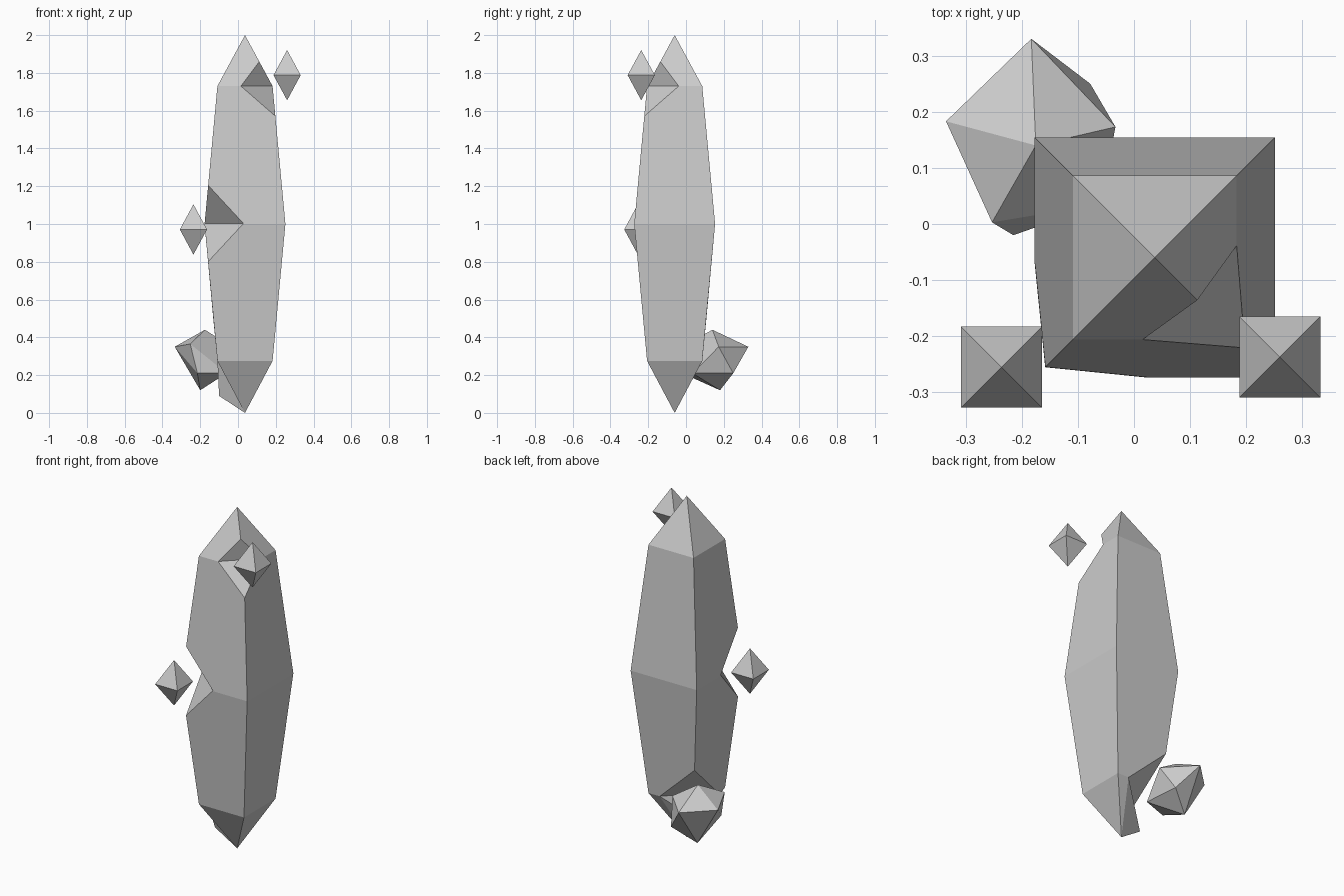
import bpy, bmesh
from math import sqrt
from mathutils import Vector

if "Cube" in bpy.data.objects:
    bpy.data.objects.remove(bpy.data.objects["Cube"])

CX, CY = 0.037, -0.06
CORNERS = [(-1, -1), (1, -1), (1, 1), (-1, 1)]

# Single pale stone colour
stone = bpy.data.materials.new("pale grey stone")
stone.use_nodes = True
colour = (0.6, 0.6, 0.6, 1)
stone.diffuse_color = colour
stone.node_tree.nodes["Principled BSDF"].inputs["Base Color"].default_value = colour


def finish(name, bm):
    bmesh.ops.recalc_face_normals(bm, faces=bm.faces)
    mesh = bpy.data.meshes.new(name)
    bm.to_mesh(mesh)
    bm.free()
    mesh.materials.append(stone)
    obj = bpy.data.objects.new(name, mesh)
    bpy.context.collection.objects.link(obj)
    return obj


def hull(name, points):
    bm = bmesh.new()
    for p in points:
        bm.verts.new(p)
    bmesh.ops.convex_hull(bm, input=bm.verts)
    return finish(name, bm)


def octahedron(name, centre, half, height):
    c = Vector(centre)
    ring = [c + Vector((x * half, y * half, 0)) for x, y in CORNERS]
    return hull(name, ring + [c + Vector((0, 0, height)), c - Vector((0, 0, height))])


def notch(target, name, corner, depth, z, rise, drop):
    """Cut a wedge into a corner; its inner edge lies at the given depth and height."""
    out = Vector((corner[0], corner[1], 0)) / sqrt(2)
    side = Vector((-out.y, out.x, 0)) * 0.6
    inner = Vector((CX, CY, z)) + out * depth
    reach = 0.35
    points = []
    for s in (-1, 1):
        for r, h in ((0, 0), (reach, reach * rise), (reach, -reach * drop)):
            points.append(inner + side * s + out * r + Vector((0, 0, h)))
    cutter = hull(name, points)
    cutter.hide_render = True
    cutter.hide_viewport = True
    cutter.display_type = 'WIRE'
    mod = target.modifiers.new(name, 'BOOLEAN')
    mod.operation = 'DIFFERENCE'
    mod.solver = 'EXACT'
    mod.object = cutter
    bpy.context.view_layer.update()
    graph = bpy.context.evaluated_depsgraph_get()
    cut = bpy.data.meshes.new_from_object(target.evaluated_get(graph))
    target.modifiers.clear()
    target.data = cut
    bpy.data.objects.remove(cutter)


# Tall square shard, with its lower back corner broken away
bm = bmesh.new()
new = bm.verts.new


def ring(half, z):
    return [new((CX + x * half, CY + y * half, z)) for x, y in CORNERS]


low, mid, high = ring(0.146, 0.275), ring(0.214, 1.0), ring(0.146, 1.73)
bm.verts.remove(low.pop())
tip, base = new((CX, CY, 2)), new((CX, CY, 0))
break_top = new((CX - 0.168, CY + 0.168, 0.5))
break_back = new((0.11, CY + 0.146, 0.275))
break_side = new((CX - 0.146, -0.134, 0.275))
spur = new((-0.1, -0.07, 0.09))
for i in range(4):
    j = (i + 1) % 4
    bm.faces.new((mid[i], mid[j], high[j], high[i]))
    bm.faces.new((high[i], high[j], tip))
for i in range(2):
    bm.faces.new((low[i], low[i + 1], mid[i + 1], mid[i]))
    bm.faces.new((low[i + 1], low[i], base))
for face in ((low[2], break_back, break_top, mid[3], mid[2]),
             (break_top, break_side, low[0], mid[0], mid[3]),
             (break_top, break_back, break_side),
             (break_back, spur, break_side),
             (break_back, low[2], base), (spur, break_back, base),
             (low[0], break_side, base), (break_side, spur, base)):
    bm.faces.new(face)
shard = finish("main_shard", bm)

# Chipped corners
notch(shard, "middle_notch", (-1, -1), 0.157, 1.003, 1.7, 1.7)
notch(shard, "upper_notch", (1, -1), 0.088, 1.73, 6.8, 1.14)

# Small floating fragments beside the chips
octahedron("upper_fragment", (0.26, -0.237, 1.788), 0.072, 0.133)
octahedron("middle_fragment", (-0.236, -0.255, 0.971), 0.072, 0.133)

# Larger faceted fragment beside the broken lower corner
hull("lower_fragment", [
    (-0.175, 0.14, 0.44), (-0.2, 0.18, 0.12),
    (-0.335, 0.183, 0.35), (-0.183, 0.33, 0.35),
    (-0.033, 0.173, 0.35), (-0.253, 0.003, 0.365),
    (-0.078, 0.25, 0.21), (-0.215, -0.02, 0.21),
    (-0.06, 0.035, 0.21)])
